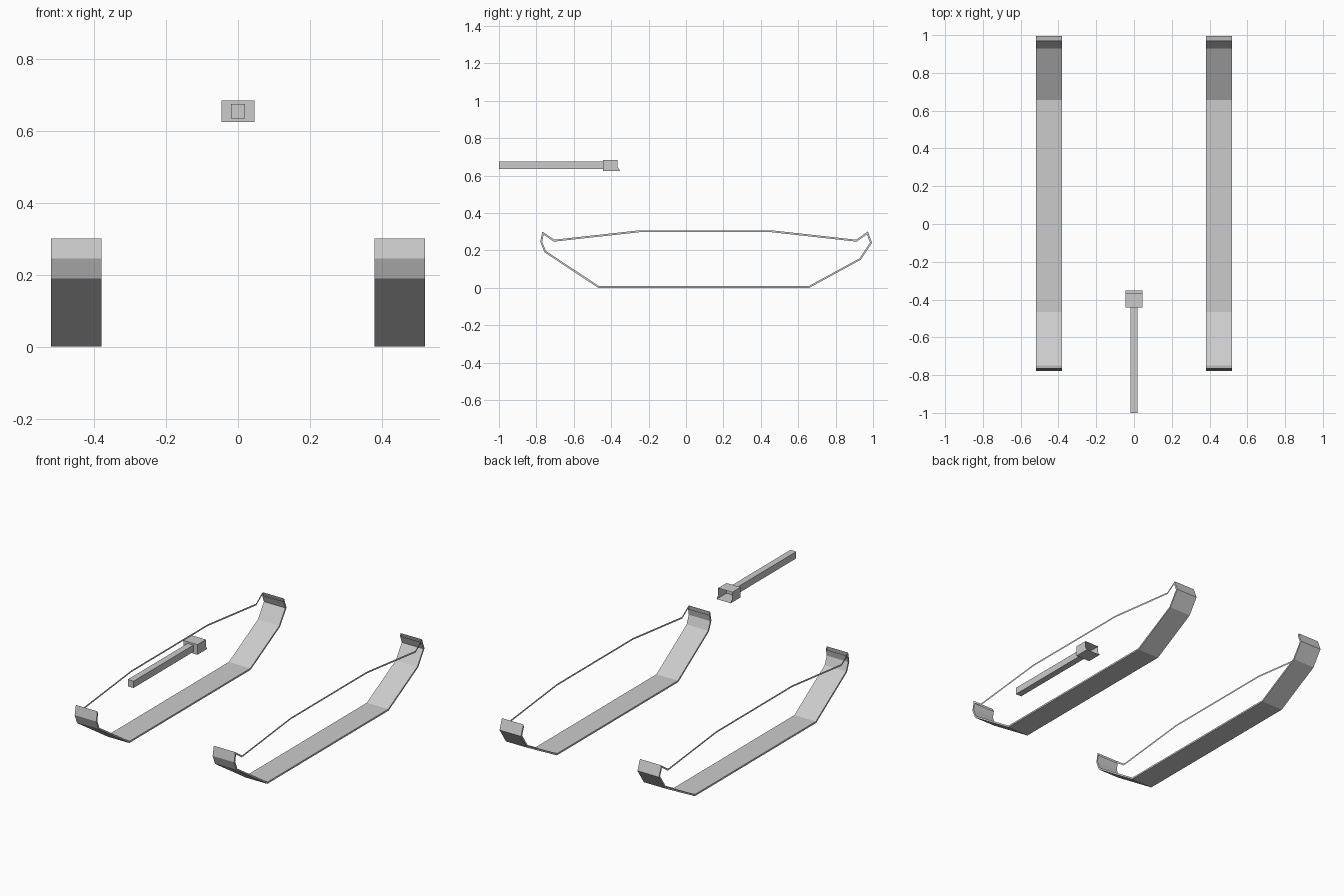
import bpy, bmesh
from mathutils import Vector

if "Cube" in bpy.data.objects:
    bpy.data.objects.remove(bpy.data.objects["Cube"])

# Track side outline (y, z), starting at the front of the ground run
OUTLINE = [(-.47, 0), (.66, 0), (.935, .15), (.995, .24), (.972, .301), (.91, .257),
           (.46, .307), (-.25, .307), (-.705, .257), (-.768, .301), (-.779, .245), (-.757, .19)]
# Full-width runs of the outline; the others are only a thin side strip
WIDE = [9, 10, 11, 0, 1, 2, 3]
T = .01


def make(name, verts, faces):
    mesh = bpy.data.meshes.new(name)
    mesh.from_pydata(verts, [], faces)
    ob = bpy.data.objects.new(name, mesh)
    bpy.context.collection.objects.link(ob)
    return ob


def inset(points, d):
    # Mitred inward offset of a counter-clockwise outline
    pts, out = [Vector(p) for p in points], []
    for i, p in enumerate(pts):
        a = (p - pts[i - 1]).normalized()
        b = (pts[(i + 1) % len(pts)] - p).normalized()
        na, nb = Vector((-a.y, a.x)), Vector((-b.y, b.x))
        out.append(p + (na + nb) * d / (1 + na.dot(nb)))
    return out


# Tracks: flat outer rim all round, full-width belt below and at the ends
n = len(OUTLINE)
inner = inset(OUTLINE, T)
for side, label in ((-1, "left"), (1, "right")):
    verts = [(side * x, p[0], p[1]) for x in (.52, .38) for loop in (OUTLINE, inner) for p in loop]
    faces = []
    for i in range(n):
        j = (i + 1) % n
        faces.append((i, j, n + j, n + i))
        if i in WIDE:
            faces.append((i, 2 * n + i, 2 * n + j, j))
            faces.append((n + i, n + j, 3 * n + j, 3 * n + i))
            faces.append((2 * n + i, 3 * n + i, 3 * n + j, 2 * n + j))
    if side < 0:
        faces = [f[::-1] for f in faces]
    make(label + "_track", verts, faces)

# Gun barrel
bpy.ops.mesh.primitive_cube_add(size=1, location=(0, -.72, .654))
barrel = bpy.context.object
barrel.name = "gun_barrel"
barrel.scale = (.038, .56, .04)

# Gun mantlet: side profile extruded across, open at the back
prof = [(-.365, .684), (-.443, .684), (-.443, .624), (-.352, .624), (-.365, .645)]
m = len(prof)
verts = [(x, y, z) for x in (-.046, .046) for y, z in prof]
faces = [tuple(range(m))[::-1], tuple(range(m, 2 * m))]
faces += [(i, i + 1, m + i + 1, m + i) for i in range(3)]
make("gun_mantlet", verts, faces)
